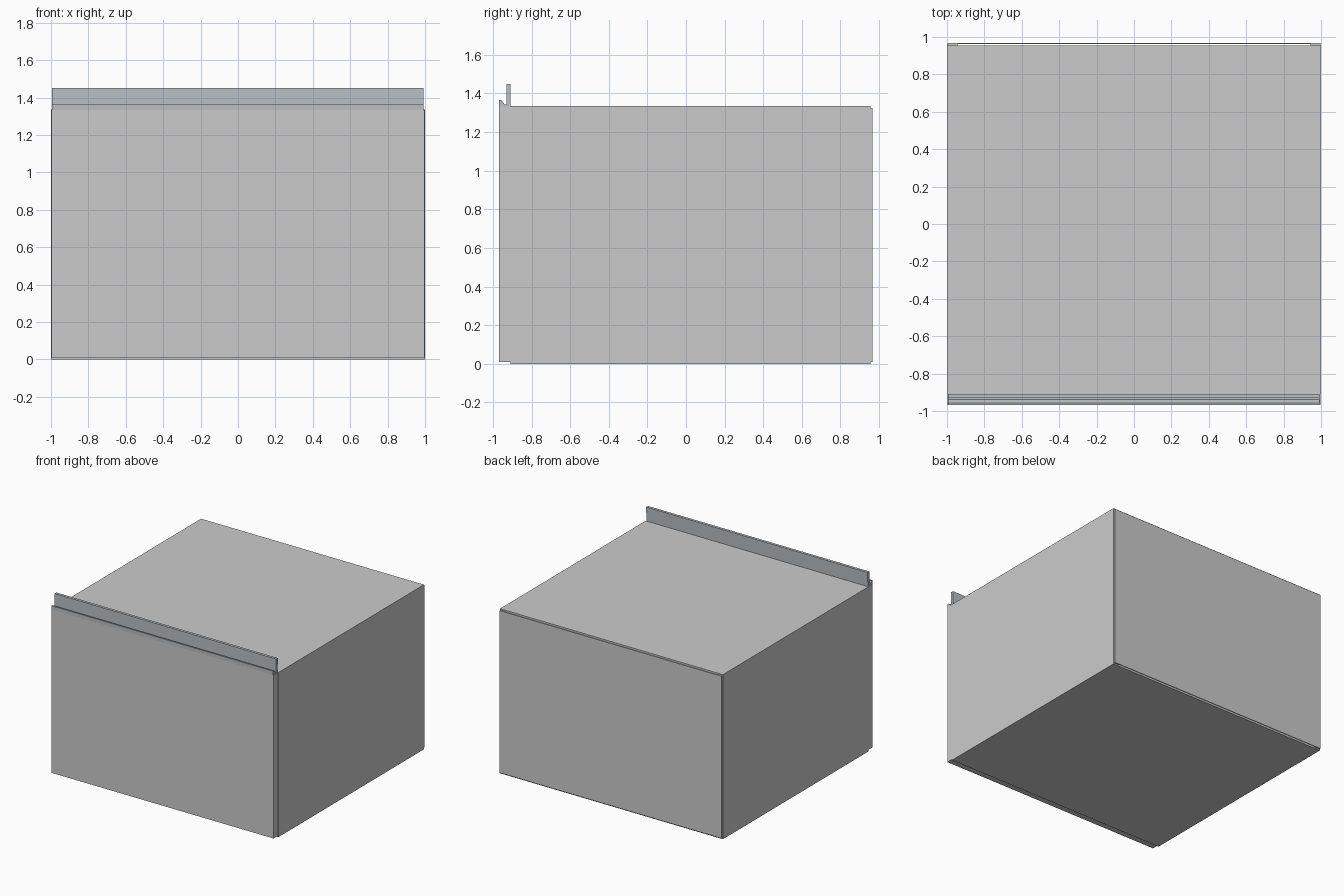
import bpy, bmesh

if "Cube" in bpy.data.objects:
    bpy.data.objects.remove(bpy.data.objects["Cube"])


def prism(name, profile, x0, x1, color=None):
    """Extrude a (y, z) profile along x."""
    bm = bmesh.new()
    face = bm.faces.new([bm.verts.new((x0, y, z)) for y, z in profile])
    ext = bmesh.ops.extrude_face_region(bm, geom=[face])
    moved = [v for v in ext["geom"] if isinstance(v, bmesh.types.BMVert)]
    bmesh.ops.translate(bm, verts=moved, vec=(x1 - x0, 0, 0))
    bmesh.ops.recalc_face_normals(bm, faces=bm.faces)
    mesh = bpy.data.meshes.new(name)
    bm.to_mesh(mesh)
    bm.free()
    ob = bpy.data.objects.new(name, mesh)
    bpy.context.collection.objects.link(ob)
    if color:
        mat = bpy.data.materials.new(name + "_paint")
        mat.diffuse_color = color
        mat.use_nodes = True
        mat.node_tree.nodes["Principled BSDF"].inputs["Base Color"].default_value = mat.diffuse_color
        mesh.materials.append(mat)
    return ob


def box(name, x0, x1, y0, y1, z0, z1):
    return prism(name, [(y0, z0), (y1, z0), (y1, z1), (y0, z1)], x0, x1)


# Cabinet body
box("cabinet_body", -1, 1, -0.91, 0.955, 0, 1.335)

# Front panel, slightly raised off the floor
box("front_panel", -0.996, 0.996, -0.968, -0.91, 0.01, 1.333)

# Thin back sheet, held off the body by two side flanges
box("back_sheet", -0.996, 0.996, 0.962, 0.967, 0.01, 1.325)
for side, a, b in (("left", -0.996, -0.945), ("right", 0.945, 0.996)):
    box(side + "_back_flange", a, b, 0.955, 0.962, 0.01, 1.325)

# Trim rail with a low front lip, a groove and an upright fin
prism("top_rail", [(-0.968, 1.333), (-0.91, 1.333), (-0.908, 1.45), (-0.93, 1.45),
                   (-0.93, 1.342), (-0.938, 1.342), (-0.956, 1.365), (-0.968, 1.365)],
      -0.994, 0.993, (0.5, 0.53, 0.55, 1))
